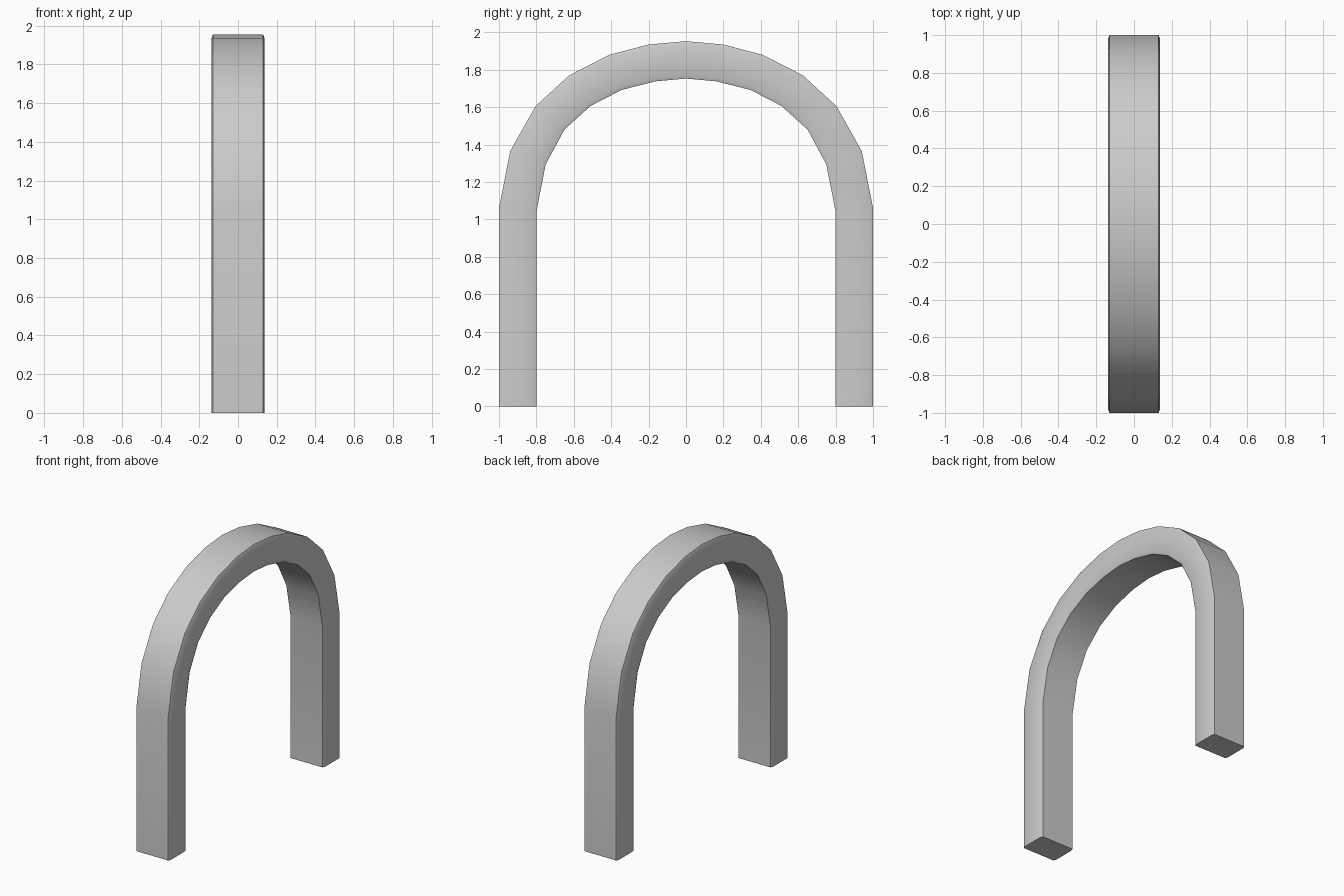
import bpy, bmesh
from mathutils import Vector

if "Cube" in bpy.data.objects:
    bpy.data.objects.remove(bpy.data.objects["Cube"])

# Half of the arch as (y, z): outer and inner edge, foot to crown
outer = [(1, 0), (1, 1.06), (.94, 1.365), (.805, 1.605), (.625, 1.77),
         (.41, 1.88), (.2, 1.935), (0, 1.953)]
inner = [(.8, 0), (.8, 1.04), (.75, 1.295), (.65, 1.48), (.51, 1.607),
         (.345, 1.692), (.165, 1.738), (0, 1.753)]

def full(half):
    return half + [(-y, z) for y, z in reversed(half[:-1])]

# Cross-section: (x, fraction from outer to inner edge), slightly bulged sides
side = [(.13, 0), (.138, .1), (.138, .9), (.13, 1)]
section = side + [(-x, t) for x, t in reversed(side)]

# Sweep the section along the arch
bm = bmesh.new()
rings = []
for o, i in zip(full(outer), full(inner)):
    ring = []
    for x, t in section:
        p = Vector(o).lerp(Vector(i), t)
        ring.append(bm.verts.new((x, p.x, p.y)))
    rings.append(ring)
n = len(section)
for a, b in zip(rings, rings[1:]):
    for k in range(n):
        bm.faces.new((a[k], a[(k + 1) % n], b[(k + 1) % n], b[k]))

# Foot caps
bm.faces.new(rings[0])
bm.faces.new(rings[-1])
bmesh.ops.recalc_face_normals(bm, faces=bm.faces)

mesh = bpy.data.meshes.new("arch")
bm.to_mesh(mesh)
bm.free()
arch = bpy.data.objects.new("arch", mesh)
bpy.context.collection.objects.link(arch)
bpy.context.view_layer.objects.active = arch
arch.select_set(True)
bpy.ops.object.shade_smooth_by_angle(angle=0.56)
